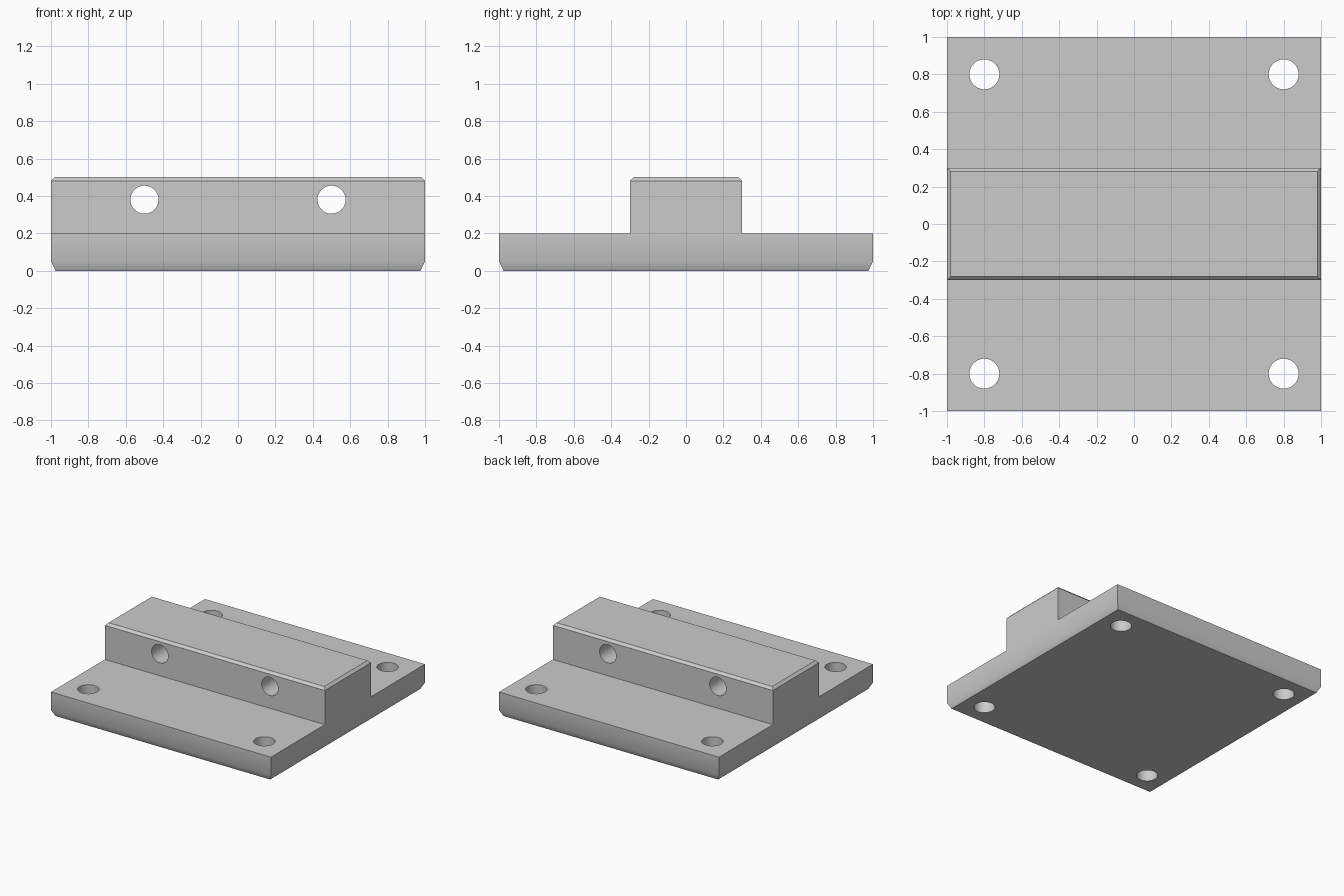
import bpy, bmesh
from math import pi

cube = bpy.data.objects.get("Cube")
if cube:
    bpy.data.objects.remove(cube, do_unlink=True)

grey = bpy.data.materials.new("plain grey")
grey.use_nodes = True
COLOUR = (0.6, 0.6, 0.6, 1)
grey.diffuse_color = COLOUR
grey.node_tree.nodes["Principled BSDF"].inputs["Base Color"].default_value = COLOUR

# Half section of plate and rib: half length in x, half width in y, height
SECTION = [(0.975, 0.975, 0), (1, 1, 0.05), (1, 1, 0.2),
           (1, 0.3, 0.2), (1, 0.3, 0.48), (0.98, 0.28, 0.5)]

# Loft the section into one closed body with chamfered foot and rib top
bm = bmesh.new()
rows = {}
for sx in (-1, 1):
    for sy in (-1, 1):
        rows[sx, sy] = [bm.verts.new((sx * x, sy * y, z)) for x, y, z in SECTION]
for s in (-1, 1):
    for i in range(len(SECTION) - 1):
        a, b = rows[-1, s], rows[1, s]
        bm.faces.new((a[i], b[i], b[i + 1], a[i + 1]))
    a, b = rows[s, -1], rows[s, 1]
    for i in (0, 4):
        bm.faces.new((a[i], b[i], b[i + 1], a[i + 1]))
    bm.faces.new(a[1:5] + b[1:5][::-1])
for i in (0, -1):
    bm.faces.new([rows[k][i] for k in ((-1, -1), (1, -1), (1, 1), (-1, 1))])
bmesh.ops.recalc_face_normals(bm, faces=bm.faces)
mesh = bpy.data.meshes.new("mounting_plate")
bm.to_mesh(mesh)
bm.free()
mesh.materials.append(grey)
plate = bpy.data.objects.new("mounting_plate", mesh)
bpy.context.collection.objects.link(plate)


def drill(name, radius, location, rotation=(0, 0, 0)):
    """Cut a round through hole in the body."""
    bpy.ops.mesh.primitive_cylinder_add(vertices=48, radius=radius, depth=1,
                                        location=location, rotation=rotation)
    cutter = bpy.context.object
    cutter.name = name
    cutter.hide_render = True
    cutter.data.materials.append(grey)
    bpy.ops.object.select_all(action="DESELECT")
    plate.select_set(True)
    bpy.context.view_layer.objects.active = plate
    cut = plate.modifiers.new(name, "BOOLEAN")
    cut.operation = "DIFFERENCE"
    cut.solver = "EXACT"
    cut.object = cutter
    bpy.ops.object.modifier_apply(modifier=cut.name)
    bpy.data.objects.remove(cutter, do_unlink=True)


# Corner bolt holes and the two cross holes through the rib
for sx in (-1, 1):
    for sy in (-1, 1):
        drill("corner_hole", 0.08, (0.8 * sx, 0.8 * sy, 0.1))
    drill("rib_hole", 0.075, (0.5 * sx, 0, 0.38), (pi / 2, 0, 0))

bpy.ops.object.shade_smooth_by_angle(angle=pi / 6)
